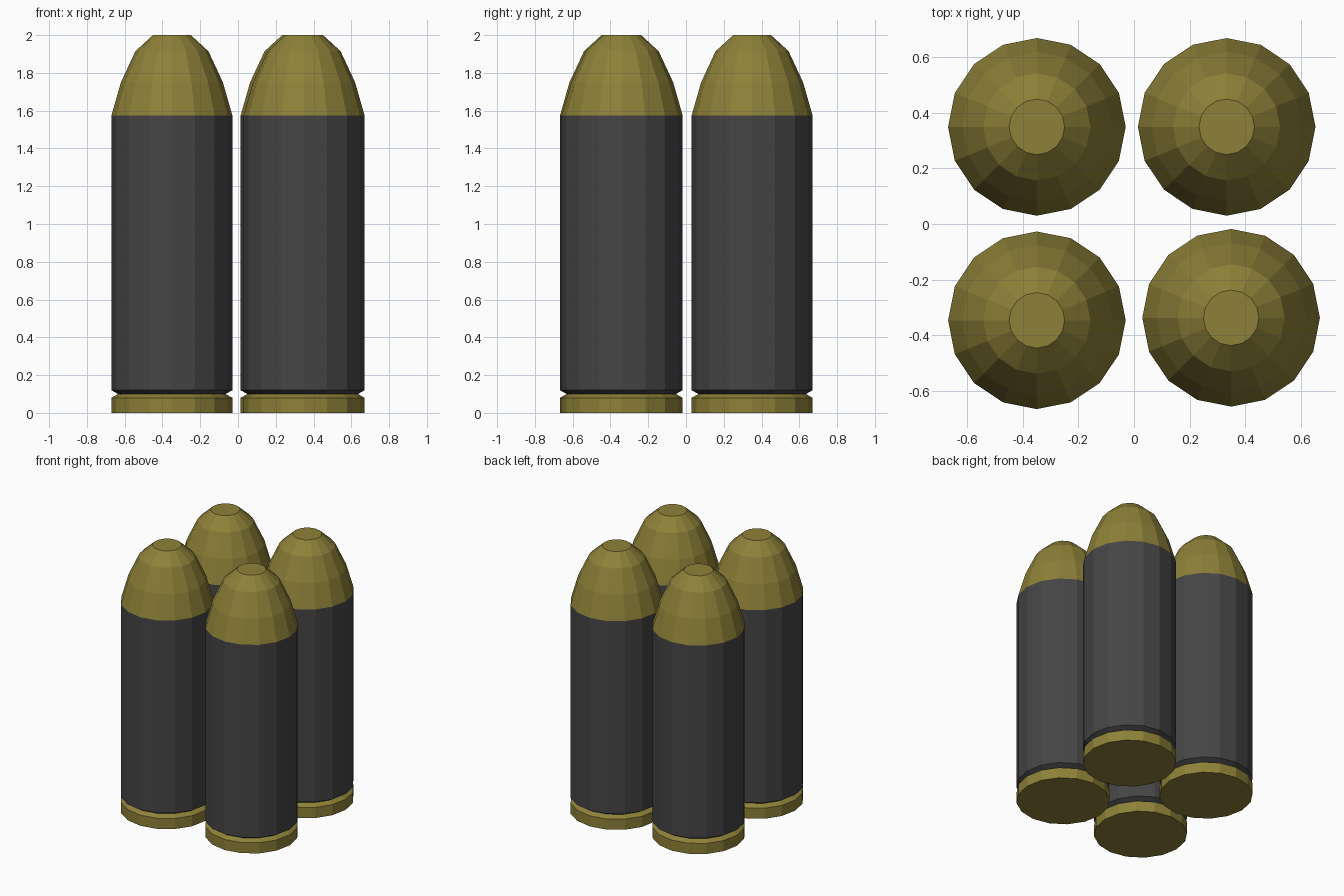
import bpy, bmesh
from math import cos, sin, tau

if "Cube" in bpy.data.objects:
    bpy.data.objects.remove(bpy.data.objects["Cube"])

SIDES = 16


def material(name, rgb):
    m = bpy.data.materials.new(name)
    m.diffuse_color = (*rgb, 1)
    m.use_nodes = True
    m.node_tree.nodes["Principled BSDF"].inputs["Base Color"].default_value = m.diffuse_color
    return m


brass = material("brass", (0.27, 0.22, 0.04))
dark = material("dark_steel", (0.06, 0.06, 0.06))

# Outer profile from base to tip: (radius, height)
PROFILE = [(0.32, 0), (0.32, 0.08), (0.285, 0.10), (0.32, 0.12),
           (0.32, 1.575), (0.27, 1.75), (0.193, 1.915), (0.10, 2.0)]
DARK_BANDS = (2, 3)  # lower groove slope and casing wall


def cartridge_mesh():
    bm = bmesh.new()
    rings = [[bm.verts.new((r * cos(tau * i / SIDES), r * sin(tau * i / SIDES), z))
              for i in range(SIDES)] for r, z in PROFILE]
    # Side bands
    for b, (low, high) in enumerate(zip(rings, rings[1:])):
        for i in range(SIDES):
            j = (i + 1) % SIDES
            f = bm.faces.new((low[i], low[j], high[j], high[i]))
            f.material_index = int(b in DARK_BANDS)
    # Base and blunt tip
    bm.faces.new(rings[0][::-1])
    bm.faces.new(rings[-1])
    mesh = bpy.data.meshes.new("cartridge")
    bm.to_mesh(mesh)
    bm.free()
    mesh.materials.append(brass)
    mesh.materials.append(dark)
    return mesh


# Four cartridges standing in a slightly uneven square
mesh = cartridge_mesh()
for name, x, y in [("cartridge_back_left", -0.35, 0.35),
                   ("cartridge_back_right", 0.334, 0.35),
                   ("cartridge_front_left", -0.35, -0.347),
                   ("cartridge_front_right", 0.35, -0.338)]:
    ob = bpy.data.objects.new(name, mesh)
    ob.location = (x, y, 0)
    bpy.context.collection.objects.link(ob)
